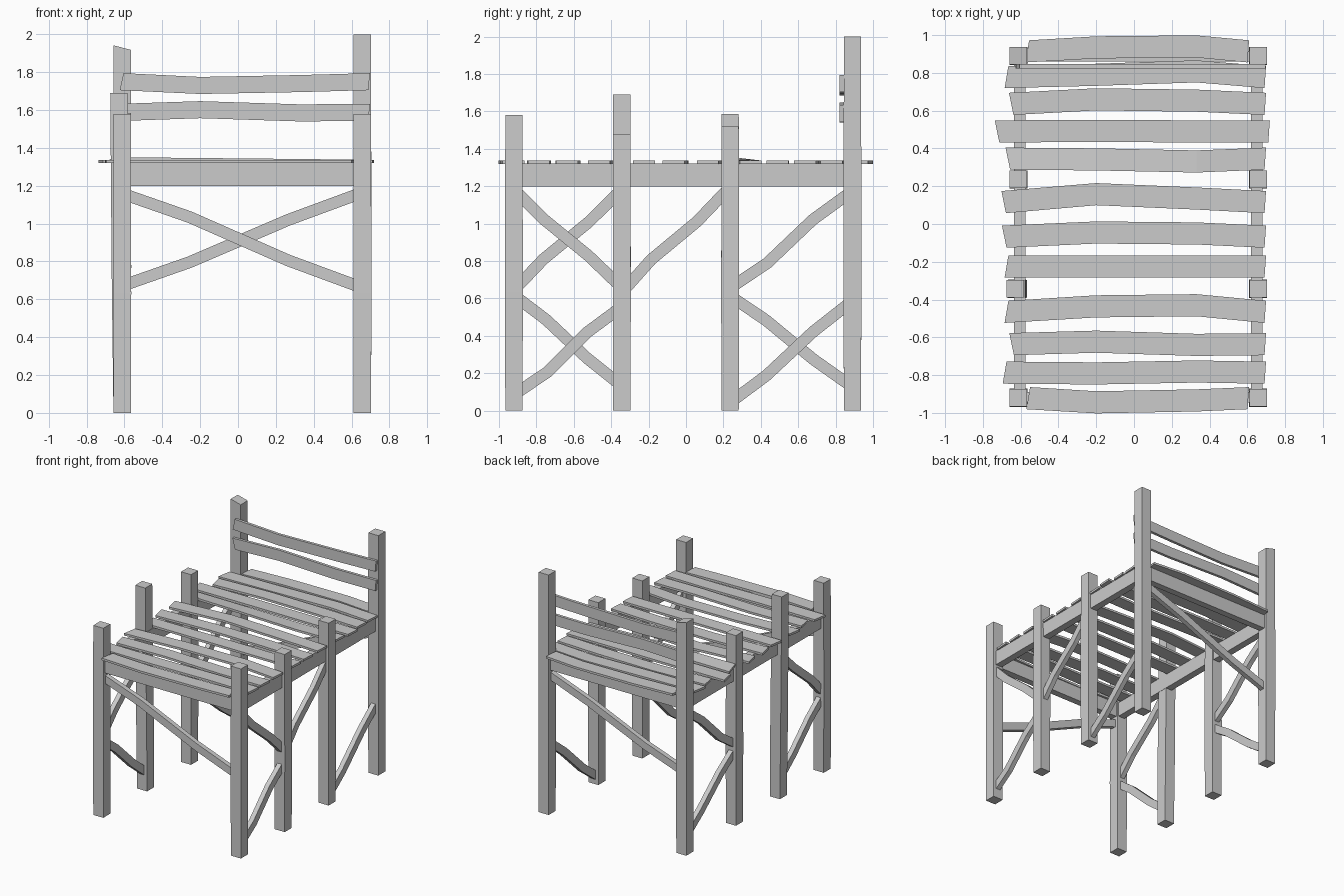
import bpy, bmesh
from mathutils import Vector

if "Cube" in bpy.data.objects:
    bpy.data.objects.remove(bpy.data.objects["Cube"])

LX, RX = -0.612, 0.657          # left and right post lines
ROWS = (-0.92, -0.343, 0.236, 0.89)   # post rows, front to back


def loft(name, rings):
    """Closed solid through a series of four-cornered rings."""
    bm = bmesh.new()
    vs = [[bm.verts.new(p) for p in r] for r in rings]
    for a, b in zip(vs, vs[1:]):
        for i in range(4):
            j = (i + 1) % 4
            bm.faces.new((a[i], a[j], b[j], b[i]))
    bm.faces.new(vs[0][::-1])
    bm.faces.new(vs[-1])
    bmesh.ops.recalc_face_normals(bm, faces=bm.faces)
    me = bpy.data.meshes.new(name)
    bm.to_mesh(me)
    bm.free()
    ob = bpy.data.objects.new(name, me)
    bpy.context.collection.objects.link(ob)


def square(x, y, z, w, d, slope=0):
    return [(x + a * w, y + b * d, z + slope * a)
            for a, b in ((-1, -1), (1, -1), (1, 1), (-1, 1))]


# Posts: heights per row, a slight lean and a sloped top on some
heights = {"left": (1.58, 1.69, 1.585, 1.93), "right": (1.58, 1.48, 1.52, 2.0)}
for side, x in (("left", LX), ("right", RX)):
    for k, (y, h) in enumerate(zip(ROWS, heights[side])):
        lean = -0.017 if (side, k) == ("left", 1) else 0
        slope = -0.012 if (side, k) == ("left", 3) else 0
        loft(f"{side}_post_{k + 1}",
             [square(x + lean * t, y, h * t, w, w, slope if t == 1 else 0)
              for t, w in ((0, .046), (.4, .048), (1, .046))])

# Frame rails under the planks
for side, x in (("left", LX + .007), ("right", RX - .007)):
    loft(f"{side}_rail", [square(x, -0.015, z, .03, .885) for z in (1.198, 1.322)])
for side, y in (("front", -.918), ("back", .888)):
    loft(f"{side}_rail", [square(.022, y, z, .622, .028) for z in (1.2, 1.324)])


# Warped board: x ends, centre line, two inner bows, width; put() places it
def board(name, x0, x1, c, b1, b2, width, thick, put):
    h = width / 2
    skew = 0.012 if b1 > b2 else -0.01
    rings = []
    for x, b, s in ((x0, 0, skew), (-.2, b1, 0), (.33, b2, 0), (x1, 0, -.004)):
        lo, hi = c + b - h, c + b + h
        rings.append([put(x + s, lo, 0), put(x - s, hi, 0),
                      put(x - s, hi, thick), put(x + s, lo, thick)])
    loft(name, rings)


# Deck planks: left reach, y, bows
planks = [
    (.56, -.922, -.022, -.012), (.685, -.787, -.004, .006), (.648, -.636, .013, -.004),
    (.675, -.465, .029, .035), (.675, -.225, 0, 0), (.687, -.067, .022, .017),
    (.69, .116, .042, .019), (.668, .346, -.004, -.015), (.725, .49, .003, 0),
    (.65, .636, .024, .017), (.675, .778, .012, .03), (.565, .914, .021, .026),
]
for i, (reach, y, b1, b2) in enumerate(planks):
    right = .605 if reach < .6 else .715 if reach > .7 else .695
    # one plank is raised a little along its front edge
    lift = 0.1 if i == 7 else 0
    board(f"deck_plank_{i + 1}", -reach, right, y, b1, b2, .117, .018,
          lambda u, v, t: (u, v, 1.319 + t + lift * max(0, .39 - v) * (.7 - u)))

# Back slats in front of the tall back posts
for name, z, b1, b2 in (("lower_back_slat", 1.588, .014, -.003),
                        ("upper_back_slat", 1.75, -.02, -.01)):
    board(name, -.615, .693, z, b1, b2, .09, .024, lambda u, v, t: (u, .822 + t, v))


# Diagonal braces: slightly crooked bars from (u, z) to (u, z)
def brace(name, p, q, bend, put):
    p, q = Vector(p), Vector(q)
    d = (q - p).normalized()
    n = Vector((-d.y, d.x))
    p, q = p - d * 0.03, q + d * 0.03
    rings = []
    for t, b in ((0, 0), (.27, bend), (.7, -bend * .6), (1, 0)):
        c = p.lerp(q, t) + n * b
        lo, hi = c - n * .031, c + n * .031
        rings.append([put(lo, -.02), put(hi, -.02), put(hi, .02), put(lo, .02)])
    loft(name, rings)


for name, y, z0, z1, bend in (("front_brace", ROWS[0], 1.14, .68, .014),
                              ("back_brace", ROWS[3], .69, 1.145, -.012)):
    brace(name, (LX + .05, z0), (RX - .05, z1), bend, lambda v, t: (v.x, y + t, v.y))

# Side braces: bay number, z at front, z at back, crookedness
side_braces = {
    "right": [(0, 1.14, .70, -.01), (0, .12, .52, -.018), (1, .68, 1.15, .015), (2, .08, .55, -.012)],
    "left": [(0, .69, 1.14, .012), (0, .58, .17, .01), (2, .69, 1.14, -.018), (2, .58, .16, .01)],
}
for side, x in (("left", LX), ("right", RX)):
    for i, (bay, z0, z1, bend) in enumerate(side_braces[side]):
        brace(f"{side}_brace_{i + 1}", (ROWS[bay] + .046, z0), (ROWS[bay + 1] - .046, z1),
              bend, lambda v, t: (x + t, v.x, v.y))
